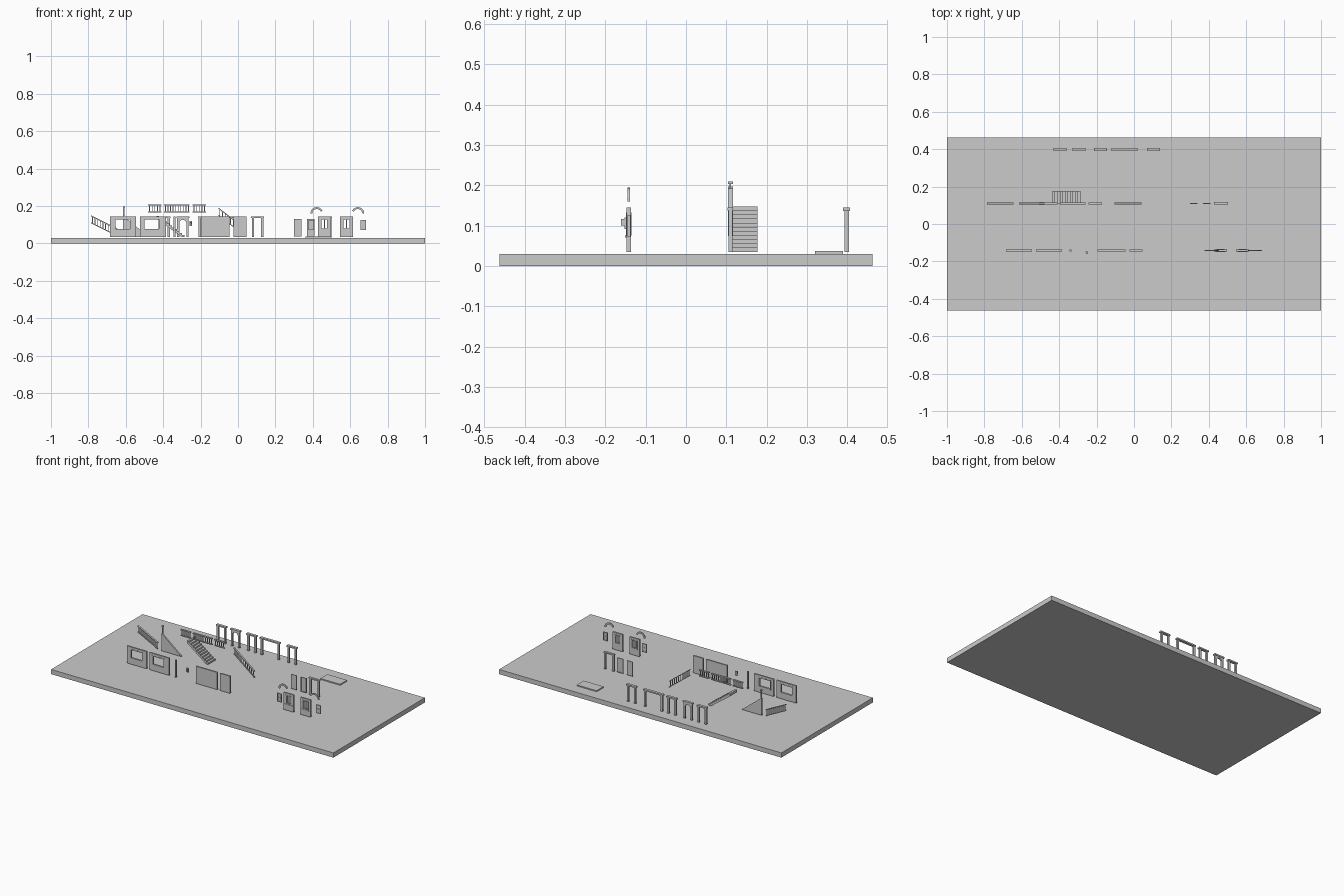
import bpy, bmesh, math
from mathutils import Vector

if "Cube" in bpy.data.objects:
    bpy.data.objects.remove(bpy.data.objects["Cube"])

Z0 = 0.035          # underside of the displayed pieces
WALL_TOP = 0.145


def finish(name, bm):
    bmesh.ops.recalc_face_normals(bm, faces=bm.faces)
    me = bpy.data.meshes.new(name)
    bm.to_mesh(me)
    bm.free()
    ob = bpy.data.objects.new(name, me)
    bpy.context.collection.objects.link(ob)
    return ob


def add_box(bm, x0, x1, y0, y1, z0, z1):
    vs = bmesh.ops.create_cube(bm, size=1)['verts']
    for v in vs:
        v.co = Vector(((x0 + x1) / 2 + v.co.x * (x1 - x0),
                       (y0 + y1) / 2 + v.co.y * (y1 - y0),
                       (z0 + z1) / 2 + v.co.z * (z1 - z0)))


def boxes(name, items):
    bm = bmesh.new()
    for it in items:
        add_box(bm, *it)
    return finish(name, bm)


def add_prism(bm, pts, y0, y1):
    """Extrude an (x, z) outline along y."""
    f = bm.faces.new([bm.verts.new((x, y0, z)) for x, z in pts])
    r = bmesh.ops.extrude_face_region(bm, geom=[f])
    for v in r['geom']:
        if isinstance(v, bmesh.types.BMVert):
            v.co.y = y1


def prism(name, pts, y0, y1):
    bm = bmesh.new()
    add_prism(bm, pts, y0, y1)
    return finish(name, bm)


def frame(x0, x1, y0, y1, z0, z1, w):
    """Four bars around a rectangular hole."""
    return [(x0, x0 + w, y0, y1, z0, z1), (x1 - w, x1, y0, y1, z0, z1),
            (x0 + w, x1 - w, y0, y1, z0, z0 + w), (x0 + w, x1 - w, y0, y1, z1 - w, z1)]


def wall_with_hole(x0, x1, y0, y1, hx0, hx1, hz0, hz1):
    return [(x0, hx0, y0, y1, Z0, WALL_TOP), (hx1, x1, y0, y1, Z0, WALL_TOP),
            (hx0, hx1, y0, y1, Z0, hz0), (hx0, hx1, y0, y1, hz1, WALL_TOP)]


def arc_band(cx, cz, r0, r1, a0, a1, n=12):
    """Outline of a curved band in (x, z)."""
    ang = [math.radians(a0 + (a1 - a0) * i / n) for i in range(n + 1)]
    return ([(cx + r1 * math.cos(a), cz + r1 * math.sin(a)) for a in ang]
            + [(cx + r0 * math.cos(a), cz + r0 * math.sin(a)) for a in reversed(ang)])


# Display base
boxes("base_slab", [(-1, 1, -0.463, 0.463, 0, 0.03)])

# Openings at the back
OY0, OY1 = 0.393, 0.404
for i, (x0, x1) in enumerate([(-0.43, -0.36), (-0.33, -0.26), (-0.215, -0.145),
                              (-0.12, 0.02), (0.07, 0.14)]):
    parts = [(x0 + 0.004, x0 + 0.016, OY0, OY1, Z0, 0.136),
             (x1 - 0.016, x1 - 0.004, OY0, OY1, Z0, 0.136),
             (x0, x1, OY0 - 0.003, OY1 + 0.003, 0.136, WALL_TOP)]
    boxes(f"opening_frame_{i + 1}", parts)
# Arched infill of the second opening
n, r, cx = 10, 0.019, -0.295
arch = [(cx + r, 0.137), (cx - r, 0.137)] + [
    (cx - r * math.cos(math.pi * k / n), 0.108 + r * math.sin(math.pi * k / n))
    for k in range(n + 1)]
prism("opening_arch", arch, OY0, OY1)

# Main walls
WY0, WY1 = -0.147, -0.137
for i, (x0, h0, h1) in enumerate([(-0.685, -0.66, -0.572), (-0.525, -0.505, -0.417)]):
    boxes(f"window_wall_{i + 1}",
          wall_with_hole(x0, x0 + 0.14, WY0, WY1, h0, h1, 0.07, 0.133))
    boxes(f"wall_window_frame_{i + 1}",
          frame(h0, h1, WY0 - 0.001, WY1 + 0.001, 0.07, 0.133, 0.006))
boxes("full_wall", [(-0.195, -0.045, WY0, WY1, Z0, WALL_TOP)])
boxes("half_wall", [(-0.025, 0.045, WY0, WY1, Z0, WALL_TOP)])
boxes("corner_post", [(-0.345, -0.335, WY0, WY1, Z0, WALL_TOP)])
boxes("wall_lamp", [(-0.26, -0.245, -0.152, -0.146, 0.092, 0.12),
                    (-0.257, -0.248, -0.161, -0.152, 0.1, 0.116)])

# Stairs: stepped profile descending to the right
steps, sx0, sx1, top = 11, -0.435, -0.285, 0.148
run, rise = (sx1 - sx0) / steps, (top - Z0) / steps
pts = [(sx0, top - rise * 1.6)]
for k in range(steps):
    pts += [(sx0 + k * run, top - k * rise), (sx0 + (k + 1) * run, top - k * rise)]
pts += [(sx1, Z0), (sx1 - run * 1.2, Z0)]
prism("stairs", pts, 0.106, 0.177)

# Triangular stair side with newel post
prism("stair_side", [(-0.615, Z0), (-0.475, Z0), (-0.615, 0.147)], 0.105, 0.115)
boxes("newel_post", [(-0.614, -0.606, 0.106, 0.114, 0.147, 0.19),
                     (-0.616, -0.604, 0.104, 0.116, 0.19, 0.197)])


def railing(name, x0, x1, top0, top1, h, n):
    """Level or sloping railing with square balusters."""
    bm = bmesh.new()
    t = 0.006
    for dz, d in ((0, 0.006), (-h, 0.004)):
        add_prism(bm, [(x0, top0 + dz), (x1, top1 + dz),
                       (x1, top1 + dz - t), (x0, top0 + dz - t)], 0.11 - d, 0.11 + d)
    for k in range(n):
        x = x0 + (x1 - x0) * (k + 0.5) / n
        z = top0 + (top1 - top0) * (k + 0.5) / n
        add_box(bm, x - 0.002, x + 0.002, 0.108, 0.112, z - h - t / 2, z - t / 2)
    finish(name, bm)


railing("stair_railing_left", -0.785, -0.645, 0.15, 0.08, 0.037, 10)
railing("stair_railing_right", -0.105, 0.04, 0.192, 0.08, 0.037, 10)
for i, (x0, x1, n) in enumerate([(-0.48, -0.41, 5), (-0.395, -0.258, 10), (-0.242, -0.172, 5)]):
    railing(f"level_railing_{i + 1}", x0, x1, 0.209, 0.209, 0.037, n)

# Doors and door frame
boxes("plain_door", [(0.3, 0.34, 0.108, 0.112, 0.038, 0.13)])
boxes("panel_door", [(0.368, 0.408, 0.108, 0.112, 0.038, 0.13)]
      + frame(0.368, 0.408, 0.107, 0.113, 0.038, 0.13, 0.005))
boxes("door_frame", [(0.43, 0.442, 0.105, 0.115, Z0, 0.137),
                     (0.488, 0.5, 0.105, 0.115, Z0, 0.137),
                     (0.428, 0.502, 0.103, 0.117, 0.137, WALL_TOP)])

# Windows with panels, sills, shutters and curved trims (mirrored pair)
for i, (x0, x1, s) in enumerate([(0.427, 0.497, -1), (0.545, 0.615, 1)]):
    c = (x0 + x1) / 2
    boxes(f"window_panel_{i + 1}",
          wall_with_hole(x0, x1, WY0, WY1, c - 0.021, c + 0.021, 0.075, 0.133))
    boxes(f"window_frame_{i + 1}",
          frame(c - 0.021, c + 0.021, WY0 - 0.002, WY1 + 0.002, 0.075, 0.133, 0.006)
          + [(c - 0.002, c + 0.002, -0.144, -0.14, 0.081, 0.127)])
    boxes(f"window_sill_{i + 1}", [(c - 0.026, c + 0.026, WY0 - 0.004, WY1, 0.07, 0.075)])
    ax = 0.421 if s < 0 else 0.641
    a0, a1 = (180, 25) if s < 0 else (0, 155)
    prism(f"curved_trim_{i + 1}", arc_band(ax, 0.16, 0.024, 0.034, a0, a1), -0.145, -0.139)
    sx = 0.377 if s < 0 else 0.655
    boxes(f"shutter_{i + 1}", [(sx, sx + 0.03, -0.143, -0.14, 0.072, 0.126)]
          + frame(sx, sx + 0.03, -0.145, -0.138, 0.072, 0.126, 0.005)
          + [(sx + 0.005, sx + 0.025, -0.145, -0.138, 0.097, 0.101)])

# Floor tile
boxes("floor_tile", [(0.36, 0.5, 0.32, 0.39, 0.03, 0.037)])
